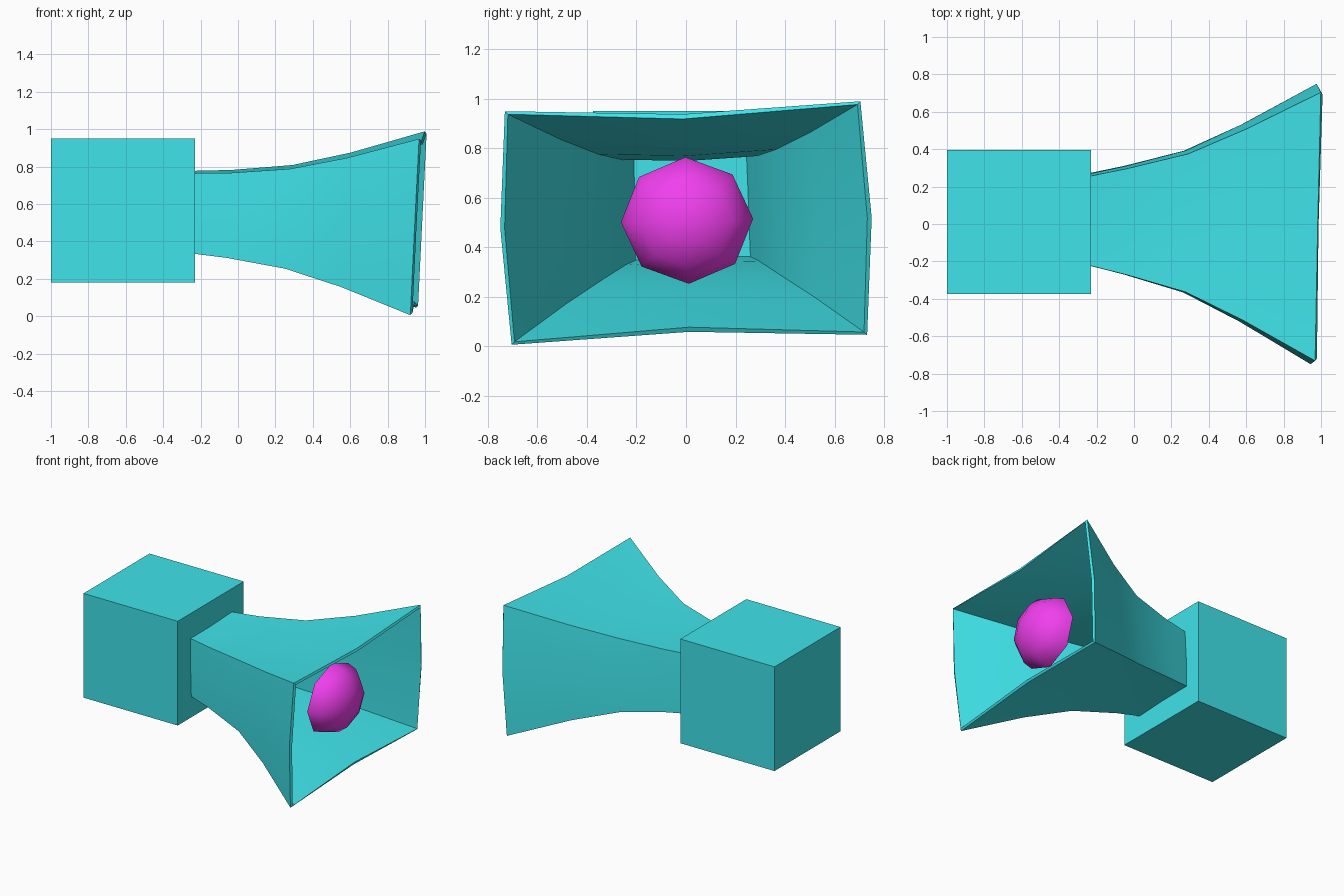
import bpy, bmesh, math
from mathutils import Matrix

if "Cube" in bpy.data.objects:
    bpy.data.objects.remove(bpy.data.objects["Cube"])


def material(name, rgb):
    m = bpy.data.materials.new(name)
    m.diffuse_color = (*rgb, 1)
    m.use_nodes = True
    m.node_tree.nodes["Principled BSDF"].inputs["Base Color"].default_value = m.diffuse_color
    return m


TEAL = material("teal", (0.05, 0.77, 0.82))
MAGENTA = material("magenta", (0.88, 0.05, 0.86))


def make_object(name, bm, mat):
    bmesh.ops.recalc_face_normals(bm, faces=bm.faces)
    mesh = bpy.data.meshes.new(name)
    bm.to_mesh(mesh)
    bm.free()
    mesh.materials.append(mat)
    obj = bpy.data.objects.new(name, mesh)
    bpy.context.collection.objects.link(obj)
    return obj


def place_on_horn_axis(obj):
    # origin at the centre of the horn mouth, slightly tilted
    obj.location = (0.96, 0, 0.4975)
    obj.rotation_euler = (0.028, 0.05, -0.02)


def smooth(obj, angle):
    bpy.ops.object.select_all(action='DESELECT')
    obj.select_set(True)
    bpy.context.view_layer.objects.active = obj
    for mod in list(obj.modifiers):
        bpy.ops.object.modifier_apply(modifier=mod.name)
    bpy.ops.object.shade_smooth_by_angle(angle=math.radians(angle))


# driver box
bm = bmesh.new()
bmesh.ops.create_cube(bm, size=0.77)
box = make_object("driver_box", bm, TEAL)
box.location = (-0.615, 0.01, 0.565)

# flared horn: (x, half width, half height, bow of the edge midpoints)
RINGS = [(-1.31, 0.220, 0.207, 0.004), (-1.01, 0.290, 0.227, 0.006),
         (-0.69, 0.380, 0.267, 0.010), (-0.385, 0.530, 0.345, 0.018),
         (0.0, 0.750, 0.472, 0.032)]
bm = bmesh.new()
loops = []
for x, w, h, b in RINGS:
    c, t = w - b, h - b
    outline = [(-c, -h), (0, -t), (c, -h), (w, 0),
               (c, h), (0, t), (-c, h), (-w, 0)]
    loops.append([bm.verts.new((x, y, z)) for y, z in outline])
for a, b in zip(loops, loops[1:]):
    for i in range(8):
        j = (i + 1) % 8
        bm.faces.new((a[i], a[j], b[j], b[i]))
bm.faces.new(loops[0])
horn = make_object("horn", bm, TEAL)
place_on_horn_axis(horn)
shell = horn.modifiers.new("shell", 'SOLIDIFY')
shell.thickness = 0.02
shell.offset = -1
smooth(horn, 40)

# low-poly dome inside the mouth
bm = bmesh.new()
bmesh.ops.create_uvsphere(bm, u_segments=8, v_segments=8, radius=1)
bmesh.ops.delete(bm, geom=[v for v in bm.verts if v.co.z < -0.01], context='VERTS')
bmesh.ops.holes_fill(bm, edges=[e for e in bm.edges if e.is_boundary])
bmesh.ops.transform(bm, verts=bm.verts, matrix=(
    Matrix.Translation((-0.205, 0, 0))
    @ Matrix.Diagonal((0.2, 0.267, 0.256, 1))
    @ Matrix.Rotation(math.pi / 2, 4, 'Y')))
dome = make_object("dome", bm, MAGENTA)
place_on_horn_axis(dome)
smooth(dome, 50)
